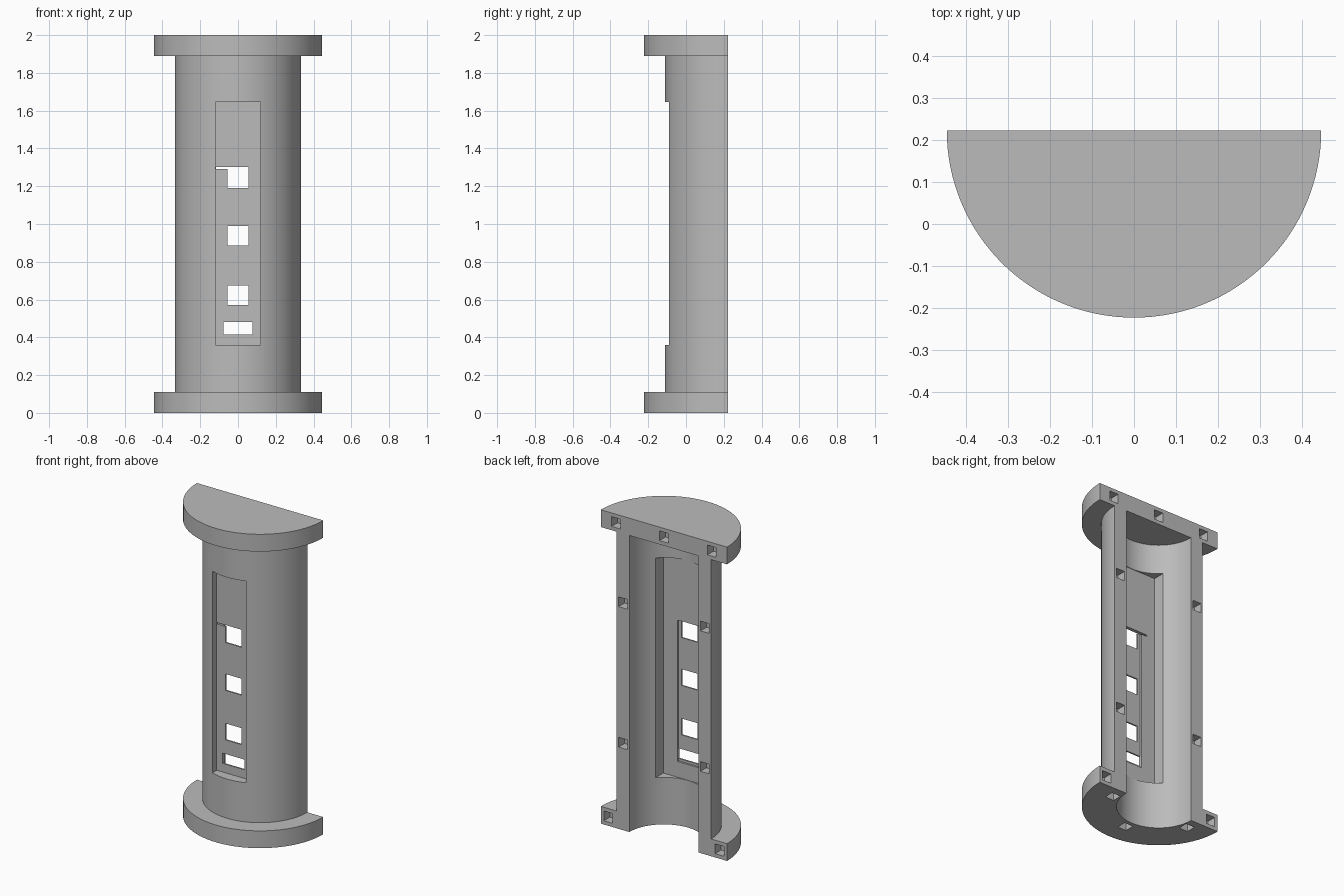
import bpy, bmesh, math
from mathutils import Vector

old = bpy.data.objects.get("Cube")
if old:
    bpy.data.objects.remove(old, do_unlink=True)

AXIS_Y = 0.2225      # flat back plane, also the axis of the half cylinder
R_FLANGE, R_TUBE, R_BORE = 0.445, 0.333, 0.244
FLANGE = 0.11
STEPS = 64

grey = bpy.data.materials.new("plain grey")
grey.use_nodes = True
colour = (0.5, 0.5, 0.5, 1)
grey.diffuse_color = colour
grey.node_tree.nodes["Principled BSDF"].inputs["Base Color"].default_value = colour


def new_object(name, bm):
    bmesh.ops.recalc_face_normals(bm, faces=bm.faces)
    mesh = bpy.data.meshes.new(name)
    bm.to_mesh(mesh)
    bm.free()
    obj = bpy.data.objects.new(name, mesh)
    bpy.context.collection.objects.link(obj)
    mesh.materials.append(grey)
    return obj


def half_turn(name, profile):
    """Sweep a closed (radius, height) profile half way round the axis."""
    bm = bmesh.new()
    rings = []
    for i in range(STEPS + 1):
        a = math.pi * i / STEPS
        rings.append([bm.verts.new((r * math.cos(a), AXIS_Y - r * math.sin(a), z))
                      for r, z in profile])
    n = len(profile)
    for a, b in zip(rings, rings[1:]):
        for j in range(n - 1):       # the last side lies on the axis
            bm.faces.new((a[j], a[j + 1], b[j + 1], b[j]))
    bm.faces.new(rings[0])
    bm.faces.new(rings[-1])
    bmesh.ops.remove_doubles(bm, verts=bm.verts, dist=1e-5)
    return new_object(name, bm)


def cut_box(target, xs, ys, zs):
    """Subtract a box given by its x, y and z ranges."""
    bm = bmesh.new()
    bmesh.ops.create_cube(bm, size=1)
    spans = (xs, ys, zs)
    bmesh.ops.scale(bm, verts=bm.verts, vec=Vector([b - a for a, b in spans]))
    bmesh.ops.translate(bm, verts=bm.verts, vec=Vector([(a + b) / 2 for a, b in spans]))
    cutter = new_object("cutter", bm)
    cutter.hide_render = True
    mod = target.modifiers.new("cut", "BOOLEAN")
    mod.operation = "DIFFERENCE"
    mod.solver = "EXACT"
    mod.object = cutter
    bpy.context.view_layer.objects.active = target
    bpy.ops.object.modifier_apply(modifier=mod.name)
    bpy.data.objects.remove(cutter, do_unlink=True)


def around(c, size):
    return (c - size / 2, c + size / 2)


# Half shell: closed top flange, tube, open bottom flange
top = 2 - FLANGE
shell = half_turn("half_shell", [
    (0, 2), (R_FLANGE, 2), (R_FLANGE, top), (R_TUBE, top), (R_TUBE, FLANGE),
    (R_FLANGE, FLANGE), (R_FLANGE, 0), (R_BORE, 0), (R_BORE, top), (0, top)])

# Front slot, inner pocket and shallow inner recess leave a thin panel
front, back = -0.046, -0.024
cut_box(shell, (-0.118, 0.118), (-0.3, front), (0.36, 1.645))
cut_box(shell, (-0.176, 0.176), (back, 0.1), (0.3, 1.7))
cut_box(shell, (-0.077, 0.077), (-0.036, 0), (0.4, 1.3))

# Openings through the panel: three square, one wide, one fine slit
for low, high, half in ((1.19, 1.302, 0.056), (0.885, 0.99, 0.056),
                        (0.57, 0.675, 0.056), (0.415, 0.48, 0.077)):
    cut_box(shell, (-half, half), (-0.2, 0), (low, high))
cut_box(shell, (-0.117, -0.05), (-0.06, 0), (1.292, 1.301))

# Square pin sockets in the flat back face
SOCKET = 0.062
mid = FLANGE / 2
wall = (R_TUBE + R_BORE) / 2
spots = [(0, 2 - mid)]
for side in (-1, 1):
    spots += [(side * 0.338, 2 - mid), (side * wall, 1.447),
              (side * wall, 0.552), (side * 0.392, mid)]
for x, z in spots:
    cut_box(shell, around(x, SOCKET), (AXIS_Y - 0.06, 0.4), around(z, SOCKET))

# Square pin sockets under the bottom flange
for x, y in ((-0.28, -0.08), (0, -0.3), (0.28, -0.08)):
    cut_box(shell, around(x, SOCKET), around(AXIS_Y + y, SOCKET), (-0.1, 0.06))

# Smooth round surfaces, sharp edges
bpy.ops.object.select_all(action="DESELECT")
shell.select_set(True)
bpy.context.view_layer.objects.active = shell
bpy.ops.object.shade_smooth_by_angle(angle=math.radians(20))
